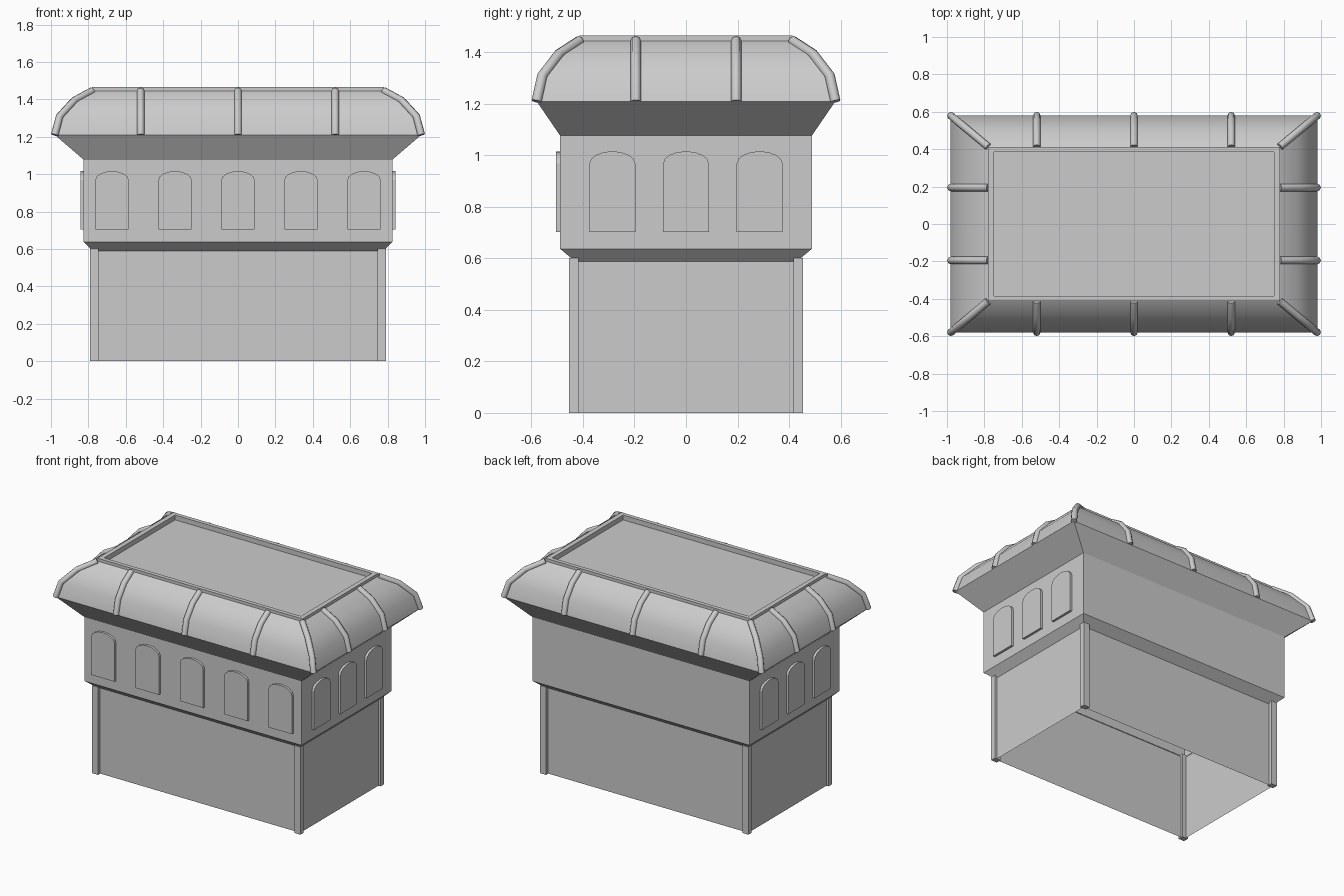
import bpy, bmesh, math
from mathutils import Vector

cube = bpy.data.objects.get("Cube")
if cube:
    bpy.data.objects.remove(cube, do_unlink=True)

grey = bpy.data.materials.new("plain_grey")
grey.use_nodes = True
colour = (0.6, 0.6, 0.6, 1)
grey.diffuse_color = colour
grey.node_tree.nodes["Principled BSDF"].inputs["Base Color"].default_value = colour


def add(name, data):
    data.materials.append(grey)
    ob = bpy.data.objects.new(name, data)
    bpy.context.collection.objects.link(ob)
    return ob


def finish(name, bm):
    bmesh.ops.recalc_face_normals(bm, faces=bm.faces)
    mesh = bpy.data.meshes.new(name)
    bm.to_mesh(mesh)
    bm.free()
    return add(name, mesh)


def select_only(ob):
    bpy.ops.object.select_all(action='DESELECT')
    ob.select_set(True)
    bpy.context.view_layer.objects.active = ob


def loft(name, rings, cap):
    """Stack of rectangles (half x, half y, z), open at the start."""
    bm = bmesh.new()
    last = None
    for hx, hy, z in rings:
        ring = [bm.verts.new((sx * hx, sy * hy, z))
                for sx, sy in ((-1, -1), (1, -1), (1, 1), (-1, 1))]
        if last:
            for i in range(4):
                j = (i + 1) % 4
                bm.faces.new((last[i], last[j], ring[j], ring[i]))
        last = ring
    if cap:
        bm.faces.new(last)
    return finish(name, bm)


# Roof curve: outward fraction and height fraction, eave to top
EAVE, TOP = Vector((0.98, 0.58, 1.21)), Vector((0.78, 0.413, 1.445))
CURVE = [(1, 0), (0.87, 0.42), (0.48, 0.78), (0, 1)]
roof = [(TOP.x + (EAVE.x - TOP.x) * o, TOP.y + (EAVE.y - TOP.y) * o,
         EAVE.z + (TOP.z - EAVE.z) * h) for o, h in CURVE]

# Walls, open underneath, with flared upper storey and sloped soffit
loft("walls", [(0.775, 0.43, 0), (0.775, 0.43, 0.588), (0.825, 0.489, 0.637),
               (0.825, 0.489, 1.077), tuple(EAVE)], False)

# Curved roof with a raised rim and a sunken flat top
roof_ob = loft("roof", roof + [(0.78, 0.413, 1.465), (0.748, 0.385, 1.465),
                               (0.748, 0.385, 1.432)], True)
select_only(roof_ob)
bpy.ops.object.shade_smooth_by_angle(angle=math.radians(31))

# Corner posts
for sx, side in ((-1, "right"), (1, "left")):
    for sy, end in ((-1, "front"), (1, "back")):
        bm = bmesh.new()
        bmesh.ops.create_cube(bm, size=1)
        bmesh.ops.scale(bm, vec=(0.045, 0.037, 0.602), verts=bm.verts)
        bmesh.ops.translate(bm, vec=(sx * 0.769, sy * 0.435, 0.301), verts=bm.verts)
        finish(f"{end}_{side}_post", bm)


def rib(name, points):
    curve = bpy.data.curves.new(name, 'CURVE')
    curve.dimensions = '3D'
    curve.bevel_depth = 0.02
    curve.bevel_resolution = 2
    curve.use_fill_caps = True
    spline = curve.splines.new('POLY')
    spline.points.add(len(points) - 1)
    for p, co in zip(spline.points, points):
        p.co = (*co, 1)
    ob = add(name, curve)
    select_only(ob)
    bpy.ops.object.convert(target='MESH')
    bpy.ops.object.shade_smooth_by_angle(angle=math.radians(50))


# Roof ribs on each slope and along each hip
for s, end, side in ((-1, "front", "right"), (1, "back", "left")):
    for i, x in enumerate((-0.52, 0, 0.52)):
        rib(f"{end}_rib_{i + 1}", [(x, s * hy, z) for hx, hy, z in roof])
    for i, y in enumerate((-0.195, 0.195)):
        rib(f"{side}_rib_{i + 1}", [(s * hx, y, z) for hx, hy, z in roof])
    for t, other in ((-1, "right"), (1, "left")):
        rib(f"{end}_{other}_hip_rib", [(t * hx, s * hy, z) for hx, hy, z in roof])


def window(name, place):
    """Arched plate; place(u, z, d) maps across, up and outward to space."""
    half, sill, spring, rise = 0.089, 0.703, 0.968, 0.048
    outline = [(-half, sill), (half, sill)]
    for i in range(9):
        a = math.pi * i / 8
        outline.append((half * math.cos(a), spring + rise * math.sin(a)))
    bm = bmesh.new()
    inner, outer = [[bm.verts.new(place(u, z, d)) for u, z in outline]
                    for d in (-0.005, 0.016)]
    bm.faces.new(inner)
    bm.faces.new(outer)
    for i in range(len(outline)):
        j = (i + 1) % len(outline)
        bm.faces.new((inner[i], inner[j], outer[j], outer[i]))
    finish(name, bm)


# Windows on the front and both sides; the back is plain
for i in range(5):
    x = (i - 2) * 0.337
    window(f"front_window_{i + 1}", lambda u, z, d: (x + u, -0.489 - d, z))
for s, side in ((-1, "right"), (1, "left")):
    for i in range(3):
        y = (i - 1) * 0.286
        window(f"{side}_window_{i + 1}", lambda u, z, d: (s * (0.825 + d), y + u, z))
